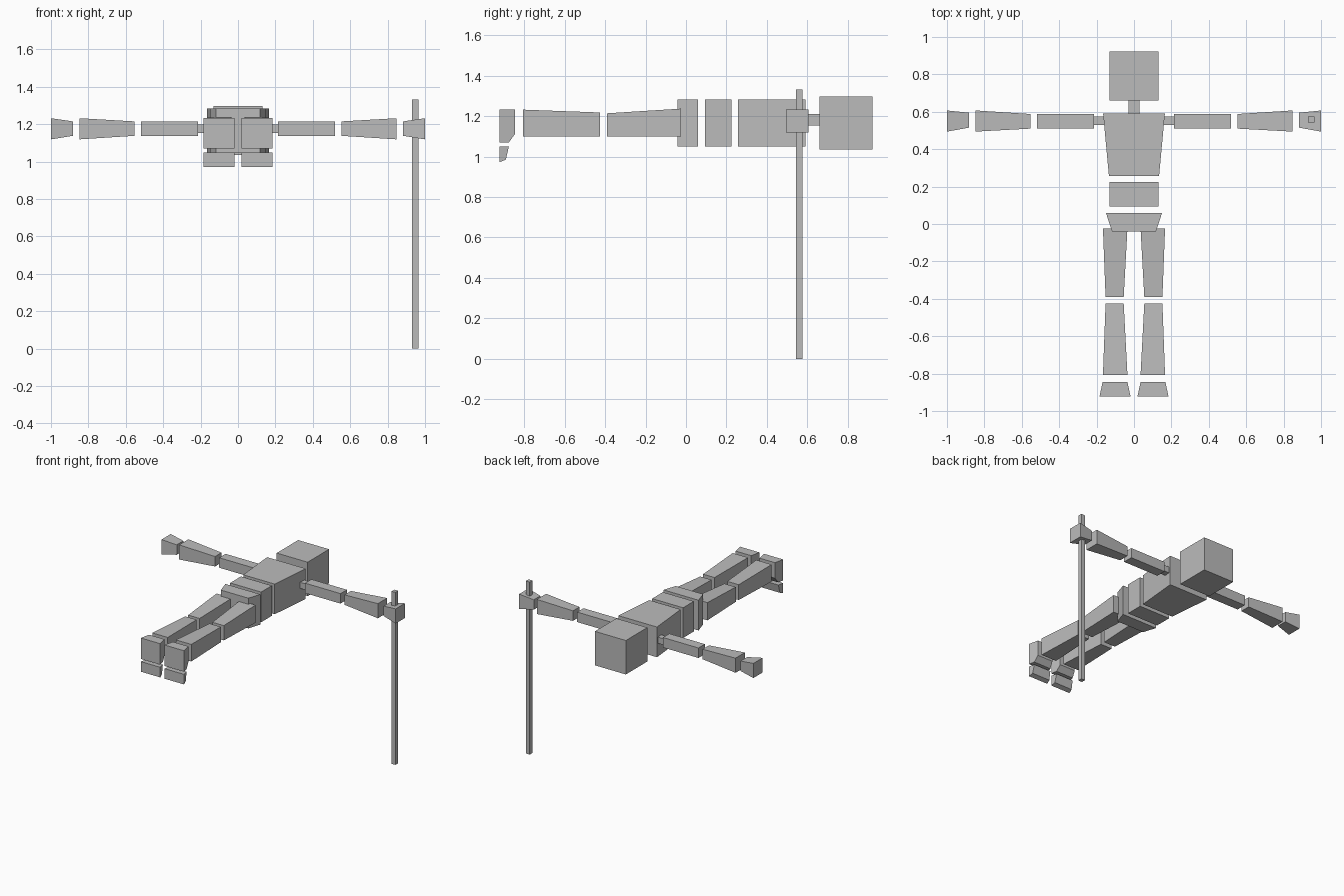
import bpy
import bmesh

cube = bpy.data.objects.get("Cube")
if cube:
    bpy.data.objects.remove(cube, do_unlink=True)

grey = bpy.data.materials.new("plain grey")
grey.use_nodes = True
grey.diffuse_color = (0.5, 0.5, 0.5, 1)
grey.node_tree.nodes["Principled BSDF"].inputs["Base Color"].default_value = (0.5, 0.5, 0.5, 1)


def loft(name, ring_a, ring_b):
    """Flat-faced solid between two matching rings of points."""
    bm = bmesh.new()
    a = [bm.verts.new(p) for p in ring_a]
    b = [bm.verts.new(p) for p in ring_b]
    bm.faces.new(a)
    bm.faces.new(b)
    for i in range(len(a)):
        j = (i + 1) % len(a)
        bm.faces.new((a[i], a[j], b[j], b[i]))
    bmesh.ops.recalc_face_normals(bm, faces=bm.faces)
    mesh = bpy.data.meshes.new(name)
    bm.to_mesh(mesh)
    bm.free()
    mesh.materials.append(grey)
    obj = bpy.data.objects.new(name, mesh)
    bpy.context.collection.objects.link(obj)


def corners(u, v):
    return [(u[0], v[0]), (u[1], v[0]), (u[1], v[1]), (u[0], v[1])]


def along_y(name, y, x_a, z_a, x_b=None, z_b=None, side=1):
    """Tapered block running along y, with x and z spans at each end."""
    loft(name,
         [(side * x, y[0], z) for x, z in corners(x_a, z_a)],
         [(side * x, y[1], z) for x, z in corners(x_b or x_a, z_b or z_a)])


def along_x(name, x, y_a, z_a, y_b=None, z_b=None, side=1):
    """Tapered block running along x, with y and z spans at each end."""
    loft(name,
         [(side * x[0], y, z) for y, z in corners(y_a, z_a)],
         [(side * x[1], y, z) for y, z in corners(y_b or y_a, z_b or z_a)])


def foot_block(name, profile, side):
    """Side profile given a width that flares towards the sole."""
    def flare(y):
        return 0.017 * (-0.845 - y) / 0.08
    loft(name,
         [(side * (0.035 - flare(y)), y, z) for y, z in profile],
         [(side * (0.168 + flare(y)), y, z) for y, z in profile])


# Head and trunk
trunk_z = (1.05, 1.283)
along_y("head", (0.66, 0.922), (-0.132, 0.132), (1.035, 1.297))
along_y("neck", (0.59, 0.66), (-0.03, 0.03), (1.153, 1.21))
along_y("chest", (0.256, 0.59), (-0.134, 0.134), trunk_z, (-0.165, 0.165))
along_y("abdomen", (0.093, 0.224), (-0.132, 0.132), trunk_z)
along_y("pelvis", (-0.041, 0.06), (-0.117, 0.117), trunk_z, (-0.15, 0.15))

for side, label in ((1, "left"), (-1, "right")):
    # Arm
    thin_y, thin_z = (0.51, 0.588), (1.138, 1.215)
    wide_y, wide_z = (0.494, 0.607), (1.119, 1.232)
    along_x(label + "_shoulder", (0.15, 0.215), (0.53, 0.576), (1.152, 1.199), side=side)
    along_x(label + "_upper_arm", (0.215, 0.518), thin_y, thin_z, side=side)
    along_x(label + "_forearm", (0.553, 0.848), thin_y, thin_z, wide_y, wide_z, side)
    along_x(label + "_hand", (0.883, 1.0), (0.515, 0.595), thin_z, wide_y, wide_z, side)

    # Leg
    wide_x, thin_x = (0.035, 0.166), (0.055, 0.152)
    along_y(label + "_thigh", (-0.39, -0.024), thin_x, (1.1, 1.214),
            wide_x, (1.1, 1.237), side)
    along_y(label + "_shin", (-0.807, -0.426), wide_x, (1.1, 1.232),
            thin_x, (1.1, 1.218), side)
    foot_block(label + "_foot", [(-0.922, 1.232), (-0.845, 1.232), (-0.845, 1.113),
                                 (-0.876, 1.07), (-0.922, 1.07)], side)
    foot_block(label + "_toes", [(-0.922, 1.05), (-0.876, 1.05),
                                 (-0.891, 0.985), (-0.922, 0.972)], side)

# Upright pole held in the left hand
along_y("pole", (0.543, 0.576), (0.931, 0.964), (0, 1.331))
